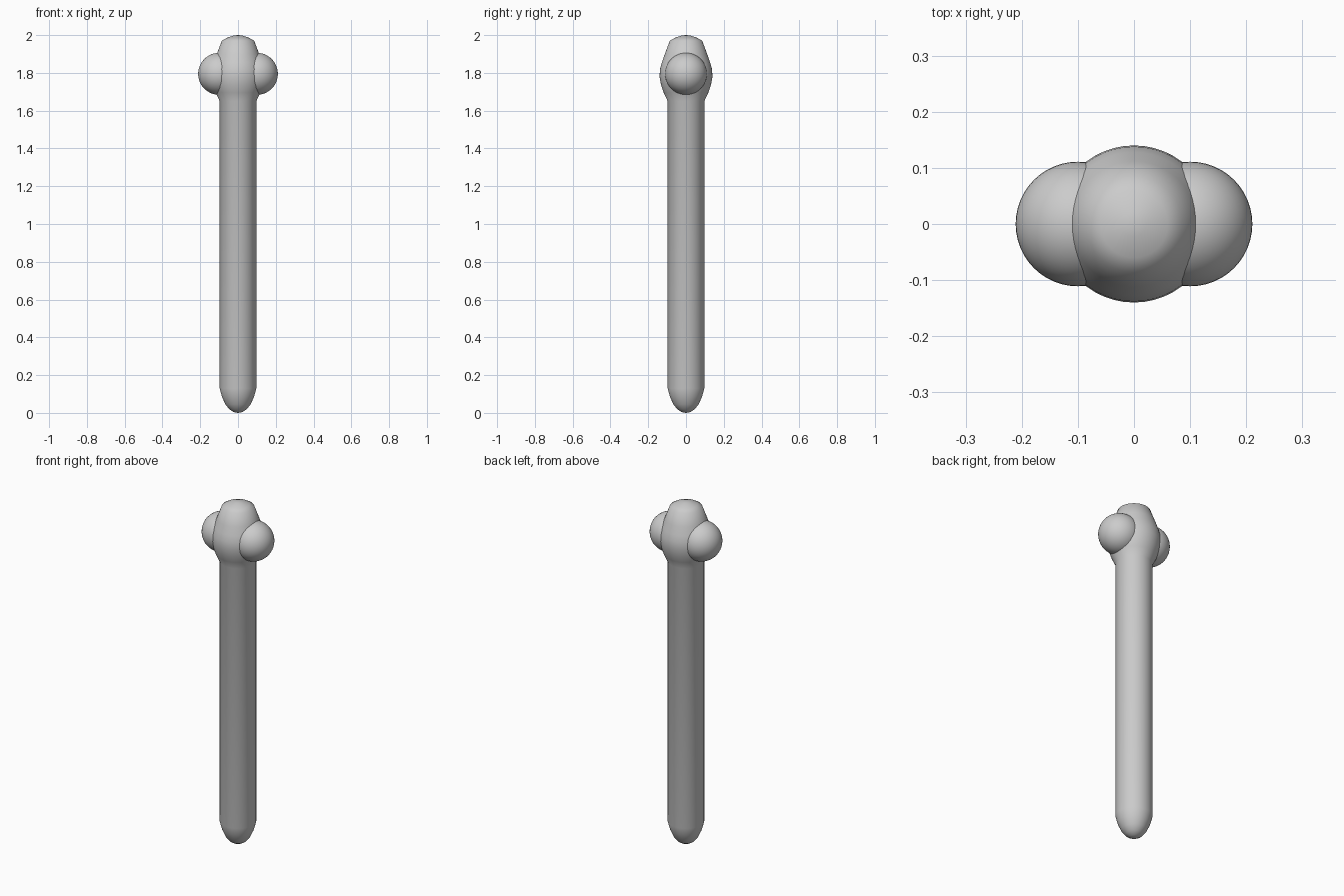
import bpy
import bmesh
import math
from mathutils import Vector

cube = bpy.data.objects.get("Cube")
if cube:
    bpy.data.objects.remove(cube, do_unlink=True)

grey = bpy.data.materials.new("plain grey")
grey.use_nodes = True
colour = (0.6, 0.6, 0.6, 1)
grey.diffuse_color = colour
grey.node_tree.nodes["Principled BSDF"].inputs["Base Color"].default_value = colour


def finish(name, bm, angle):
    bmesh.ops.recalc_face_normals(bm, faces=bm.faces)
    mesh = bpy.data.meshes.new(name)
    bm.to_mesh(mesh)
    bm.free()
    mesh.materials.append(grey)
    obj = bpy.data.objects.new(name, mesh)
    bpy.context.collection.objects.link(obj)
    bpy.ops.object.select_all(action='DESELECT')
    obj.select_set(True)
    bpy.context.view_layer.objects.active = obj
    bpy.ops.object.shade_smooth_by_angle(angle=math.radians(angle))
    return obj


def lathe(name, profile, sides=48):
    bm = bmesh.new()
    verts = [bm.verts.new((r, 0, z)) for r, z in profile]
    edges = [bm.edges.new(pair) for pair in zip(verts, verts[1:])]
    bmesh.ops.spin(bm, geom=verts + edges, axis=(0, 0, 1), cent=(0, 0, 0),
                   angle=math.tau, steps=sides)
    bmesh.ops.remove_doubles(bm, verts=bm.verts, dist=0.0001)
    return finish(name, bm, 60)


# Long shaft with a rounded tip, a swollen collar and a domed cap
lathe("shaft_and_collar", [
    (0, 0), (0.022, 0.004), (0.045, 0.018), (0.067, 0.045), (0.085, 0.085),
    (0.097, 0.13), (0.097, 1.65), (0.118, 1.695), (0.132, 1.735),
    (0.14, 1.78), (0.138, 1.82), (0.128, 1.855), (0.112, 1.90),
    (0.086, 1.97), (0.06, 1.985), (0.022, 1.998), (0, 2)])

# Ball on each side of the collar
for side, x in (("left", 0.1), ("right", -0.1)):
    bm = bmesh.new()
    bmesh.ops.create_uvsphere(bm, u_segments=48, v_segments=24, radius=0.111)
    bmesh.ops.translate(bm, verts=bm.verts, vec=Vector((x, 0, 1.795)))
    finish(side + "_ball", bm, 60)
